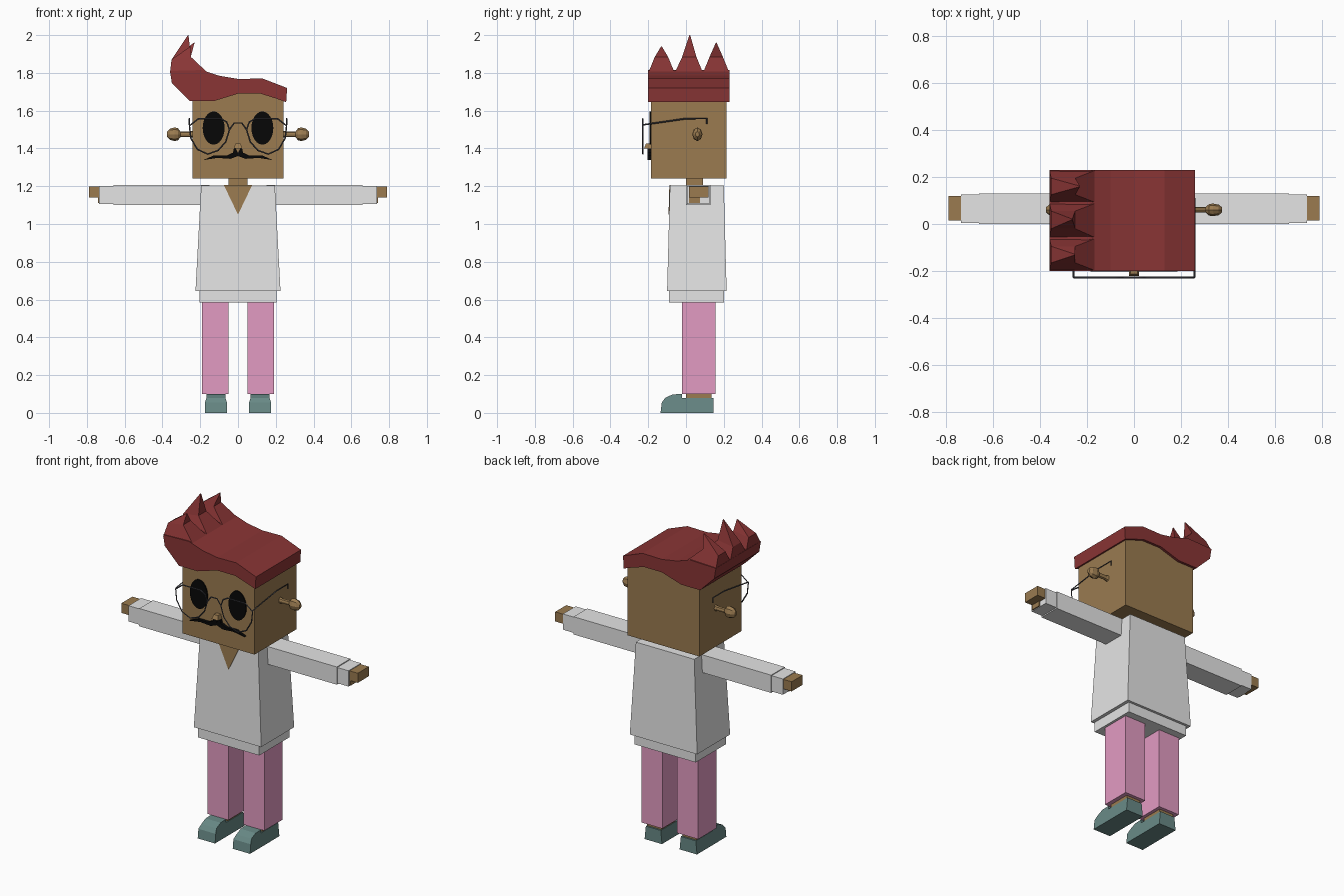
import bpy
import bmesh
from math import cos, sin, pi

cube = bpy.data.objects.get("Cube")
if cube:
    bpy.data.objects.remove(cube, do_unlink=True)


def material(name, r, g, b):
    """Flat material from 0-255 display values."""
    col = [(c / 255) ** 2.2 for c in (r, g, b)] + [1]
    m = bpy.data.materials.new(name)
    m.use_nodes = True
    m.diffuse_color = col
    bsdf = next(n for n in m.node_tree.nodes if n.type == 'BSDF_PRINCIPLED')
    bsdf.inputs["Base Color"].default_value = col
    return m


skin = material("skin", 153, 122, 81)
cloth = material("white_cloth", 228, 228, 228)
pink = material("pink_trousers", 226, 154, 193)
red = material("red_hair", 136, 56, 56)
teal = material("teal_shoe", 104, 136, 133)
black = material("black", 16, 16, 16)
metal = material("dark_metal", 75, 75, 82)


def loft(name, rings, mat):
    """Join rings of equal length with walls and cap both ends."""
    bm = bmesh.new()
    loops = [[bm.verts.new(p) for p in ring] for ring in rings]
    n = len(loops[0])
    for a, b in zip(loops, loops[1:]):
        for i in range(n):
            j = (i + 1) % n
            bm.faces.new((a[i], a[j], b[j], b[i]))
    bm.faces.new(loops[0])
    bm.faces.new(loops[-1])
    bmesh.ops.recalc_face_normals(bm, faces=bm.faces)
    me = bpy.data.meshes.new(name)
    bm.to_mesh(me)
    bm.free()
    me.materials.append(mat)
    ob = bpy.data.objects.new(name, me)
    bpy.context.collection.objects.link(ob)
    return ob


def rect(x0, x1, y0, y1, z0, z1=None):
    """Rectangle ring; z0 on the x0 side, z1 on the x1 side."""
    z1 = z0 if z1 is None else z1
    return [(x0, y0, z0), (x1, y0, z1), (x1, y1, z1), (x0, y1, z0)]


def box(name, x0, x1, y0, y1, z0, z1, mat):
    return loft(name, [rect(x0, x1, y0, y1, z) for z in (z0, z1)], mat)


def front_prism(name, pts, y0, y1, mat):
    """Extrude an (x, z) outline along y."""
    return loft(name, [[(x, y, z) for x, z in pts] for y in (y0, y1)], mat)


def tube(name, pts, closed=False):
    """Thin square-ish wire along a path."""
    cu = bpy.data.curves.new(name, 'CURVE')
    cu.dimensions = '3D'
    cu.bevel_depth = 0.004
    cu.bevel_resolution = 0
    cu.use_fill_caps = True
    sp = cu.splines.new('POLY')
    sp.points.add(len(pts) - 1)
    for p, co in zip(sp.points, pts):
        p.co = (*co, 1)
    sp.use_cyclic_u = closed
    cu.materials.append(metal)
    ob = bpy.data.objects.new(name, cu)
    bpy.context.collection.objects.link(ob)
    bpy.ops.object.select_all(action='DESELECT')
    ob.select_set(True)
    bpy.context.view_layer.objects.active = ob
    bpy.ops.object.convert(target='MESH')


# Head, neck and shirt
box("head", -0.24, 0.24, -0.185, 0.215, 1.24, 1.70, skin)
box("neck", -0.05, 0.05, 0.0, 0.09, 1.15, 1.25, skin)
loft("shirt", [rect(-0.225, 0.225, -0.10, 0.215, 0.645),
               rect(-0.195, 0.195, -0.085, 0.20, 1.205)], cloth)
box("shirt_hem", -0.205, 0.205, -0.09, 0.20, 0.585, 0.65, cloth)

# Open collar, lying on the sloping shirt front
collar = [(-0.075, -0.085, 1.206), (0.075, -0.085, 1.206), (0, -0.0895, 1.05)]
loft("collar_opening", [[(x, y + d, z) for x, y, z in collar]
                        for d in (-0.003, 0.003)], skin)

# Hair: swept slab with three spikes over the right side
hair = [(0.255, 1.645), (0.26, 1.72), (0.13, 1.77), (0, 1.768),
        (-0.1, 1.785), (-0.19, 1.815), (-0.36, 1.81), (-0.35, 1.745),
        (-0.255, 1.65), (-0.13, 1.65), (0, 1.69), (0.12, 1.69), (0.2, 1.665)]
front_prism("hair", hair, -0.20, 0.23, red)
for name, y0, y1, ym, tip_x, tip_z in (
        ("front", -0.20, -0.06, -0.13, -0.25, 1.94),
        ("middle", -0.06, 0.09, 0.02, -0.262, 2.0),
        ("back", 0.09, 0.23, 0.16, -0.23, 1.96)):
    loft(name + "_hair_spike", [
        rect(-0.36, -0.16, y0, y1, 1.80),
        rect(-0.352, -0.25, (y0 + ym) / 2, (y1 + ym) / 2, 1.87, 1.885),
        rect(tip_x - 0.003, tip_x, ym - 0.002, ym + 0.002, tip_z)], red)

# Nose
loft("nose", [rect(-0.022, 0.022, -0.222, -0.18, 1.40),
              rect(-0.014, 0.014, -0.212, -0.18, 1.425)], skin)

# Outlines shared by both sides
shoe = [(0.145, 0), (0.145, 0.08), (-0.02, 0.08), (-0.02, 0.1),
        (-0.07, 0.098), (-0.11, 0.08), (-0.128, 0.055), (-0.135, 0)]
moustache = [(0, 1.375), (0.012, 1.40), (0.022, 1.40), (0.026, 1.378),
             (0.06, 1.362), (0.13, 1.362), (0.185, 1.338),
             (0.11, 1.35), (0.04, 1.345), (0, 1.36)]
lens = [(0.257, 1.52), (0.25, 1.455), (0.215, 1.395), (0.16, 1.37),
        (0.105, 1.39), (0.065, 1.435), (0.045, 1.50), (0.06, 1.54),
        (0.09, 1.557), (0.21, 1.557)]

for side, s in (("left", 1), ("right", -1)):
    def sbox(name, x0, x1, *rest):
        return box(side + "_" + name, s * x0, s * x1, *rest)

    # Arm
    sbox("sleeve", 0.15, 0.66, 0.0, 0.13, 1.10, 1.207, cloth)
    sbox("cuff", 0.65, 0.735, 0.005, 0.125, 1.107, 1.202, cloth)
    sbox("hand", 0.72, 0.79, 0.015, 0.12, 1.14, 1.198, skin)
    sbox("thumb", 0.72, 0.742, 0.015, 0.075, 1.11, 1.15, skin)

    # Leg and shoe
    sbox("trouser_leg", 0.05, 0.19, -0.02, 0.155, 0.10, 0.60, pink)
    sbox("ankle", 0.07, 0.165, 0.0, 0.135, 0.07, 0.11, skin)
    loft(side + "_shoe", [[(s * (0.117 + k * (0.058 if z < 0.07 else 0.05)), y, z)
                           for y, z in shoe] for k in (-1, 1)], teal)

    # Ear: stem and faceted knob
    ear = [(0.235, 0.02), (0.255, 0.015), (0.305, 0.015), (0.318, 0.032),
           (0.335, 0.036), (0.36, 0.03), (0.375, 0.014)]
    loft(side + "_ear", [[(s * x, 0.06 + 0.75 * r * cos(a * pi / 4),
                           1.475 + r * sin(a * pi / 4)) for a in range(8)]
                         for x, r in ear], skin)

    # Eye and moustache half
    front_prism(side + "_eye", [(s * 0.129 + 0.058 * cos(a * pi / 12),
                                 1.508 + 0.088 * sin(a * pi / 12))
                                for a in range(24)], -0.192, -0.184, black)
    front_prism(side + "_moustache", [(s * x, z) for x, z in moustache],
                -0.203, -0.184, black)

    # Spectacles
    tube(side + "_lens_rim", [(s * x, -0.228, z) for x, z in lens], True)
    tube(side + "_temple", [(s * 0.257, y, z) for y, z in (
        (-0.228, 1.525), (0.0, 1.558), (0.11, 1.558), (0.11, 1.53))])

tube("bridge", [(x, -0.228, z) for x, z in (
    (-0.045, 1.50), (-0.02, 1.535), (0.02, 1.535), (0.045, 1.50))])
